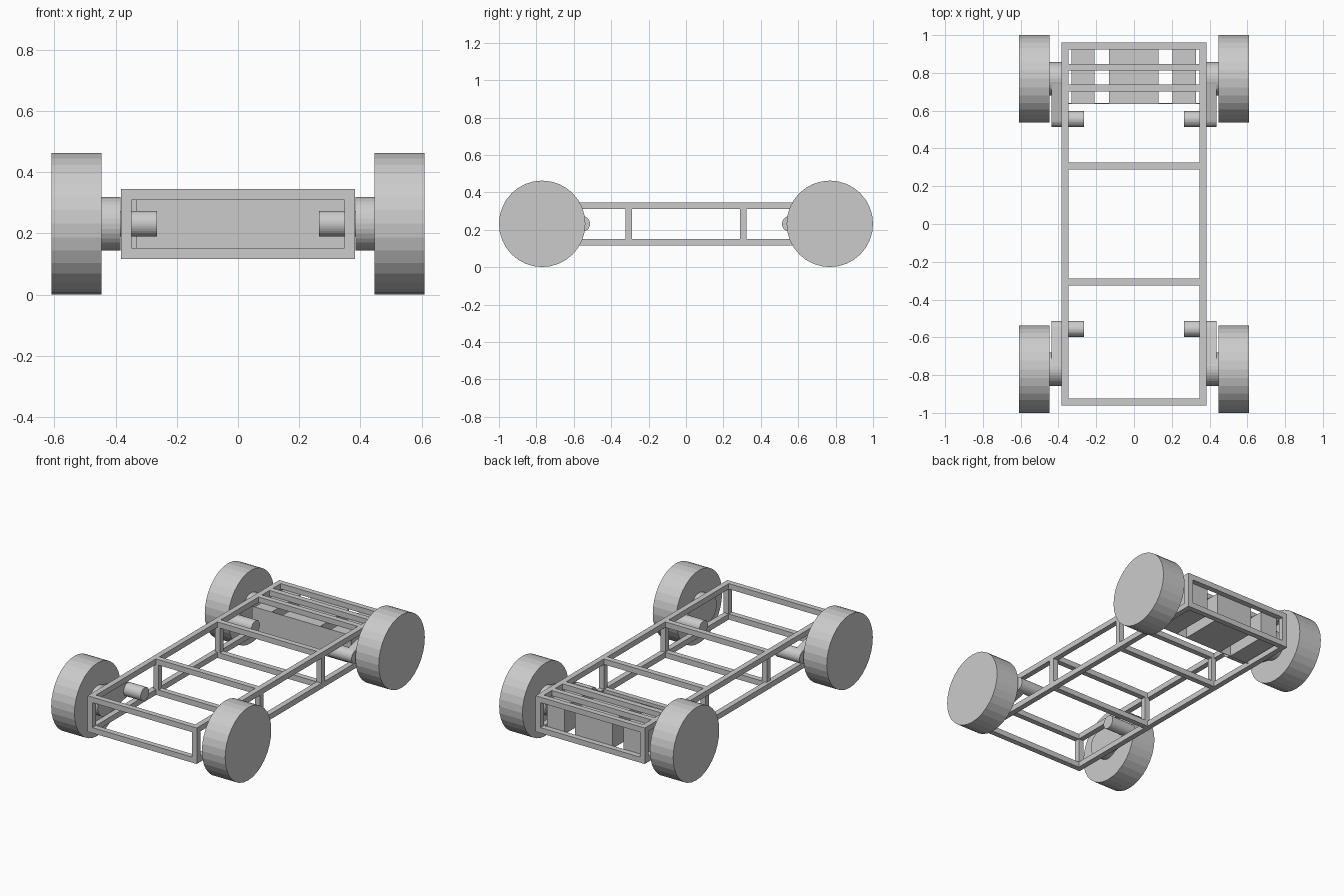
import bpy
import bmesh
from math import cos, sin, pi
from mathutils import Matrix

default = bpy.data.objects.get("Cube")
if default:
    bpy.data.objects.remove(default, do_unlink=True)

grey = bpy.data.materials.new("plain_grey")
grey.use_nodes = True
grey.diffuse_color = (0.6, 0.6, 0.6, 1)
grey.node_tree.nodes["Principled BSDF"].inputs["Base Color"].default_value = (0.6, 0.6, 0.6, 1)


def finish(name, bm):
    bmesh.ops.recalc_face_normals(bm, faces=bm.faces[:])
    mesh = bpy.data.meshes.new(name)
    bm.to_mesh(mesh)
    bm.free()
    mesh.materials.append(grey)
    obj = bpy.data.objects.new(name, mesh)
    bpy.context.collection.objects.link(obj)
    return obj


def box(name, xs, ys, zs):
    bm = bmesh.new()
    size = [r[1] - r[0] for r in (xs, ys, zs)]
    centre = [(r[0] + r[1]) / 2 for r in (xs, ys, zs)]
    bmesh.ops.create_cube(bm, size=1, matrix=Matrix.Translation(centre) @ Matrix.Diagonal((*size, 1)))
    return finish(name, bm)


def cylinder(name, xs, y, z, radius, sides=32):
    bm = bmesh.new()
    place = Matrix.Translation((sum(xs) / 2, y, z)) @ Matrix.Rotation(pi / 2, 4, 'Y')
    bmesh.ops.create_cone(bm, cap_ends=True, segments=sides, radius1=radius, radius2=radius,
                          depth=abs(xs[1] - xs[0]), matrix=place)
    return finish(name, bm)


def arm(name, xs, hub_y, pivot_y, z, hub_r, pivot_r):
    # Tapered link wrapped around two circles
    bm = bmesh.new()
    for x in xs:
        for y, r in ((hub_y, hub_r), (pivot_y, pivot_r)):
            for i in range(32):
                a = i * pi / 16
                bm.verts.new((x, y + r * cos(a), z + r * sin(a)))
    hull = bmesh.ops.convex_hull(bm, input=bm.verts[:])
    loose = {v for v in hull["geom_interior"] + hull["geom_unused"] if isinstance(v, bmesh.types.BMVert)}
    bmesh.ops.delete(bm, geom=list(loose), context='VERTS')
    bmesh.ops.dissolve_limit(bm, angle_limit=0.01, verts=bm.verts[:], edges=bm.edges[:])
    return finish(name, bm)


W, L, BAR = 0.383, 0.96, 0.035
LOW, HIGH = 0.117, 0.345
MID_Z, AXLE_Y = 0.232, 0.769
levels = {"lower": (LOW, LOW + BAR), "upper": (HIGH - BAR, HIGH)}

# Frame rails and cross bars
for level, zs in levels.items():
    for side, s in (("left", 1), ("right", -1)):
        box(f"{level}_{side}_rail", sorted((s * W, s * (W - BAR))), (-L, L), zs)
    for place, y in (("front", -L + BAR / 2), ("front_middle", -0.307),
                     ("back_middle", 0.307), ("back", L - BAR / 2)):
        box(f"{level}_{place}_cross_bar", (-W + BAR, W - BAR), (y - BAR / 2, y + BAR / 2), zs)

# Extra bars over the rear bay
for i, y in enumerate((0.72, 0.83)):
    box(f"bay_bar_{i + 1}", (-W + BAR, W - BAR), (y - BAR / 2, y + BAR / 2), levels["upper"])

# Upright posts
for place, y in (("front", -L + BAR / 2), ("front_middle", -0.307),
                 ("back_middle", 0.307), ("back", L - BAR / 2)):
    inset = 0.018 if "middle" in place else 0
    for side, xs in (("left", (W - BAR, W)), ("right", (-W + inset, -W + BAR + inset))):
        box(f"{place}_{side}_post", xs, (y - BAR / 2, y + BAR / 2), (LOW + BAR, HIGH - BAR))

# Rear bay boxes and their front panel
bay_z = (0.135, 0.312)
for name, xs in (("right_bay_box", (-0.33, -0.21)), ("centre_bay_box", (-0.133, 0.13)),
                 ("left_bay_box", (0.205, 0.328))):
    box(name, xs, (0.64, 0.925), bay_z)
box("bay_front_panel", (-0.348, 0.348), (0.636, 0.64), bay_z)

# Wheels with hubs, arms and pivots
for end, e in (("front", -1), ("back", 1)):
    for side, s in (("left", 1), ("right", -1)):
        tag = f"{end}_{side}"
        y = e * AXLE_Y
        pivot = e * 0.555
        cylinder(f"{tag}_wheel", (s * 0.447, s * 0.61), y, MID_Z, 0.231)
        cylinder(f"{tag}_hub", (s * 0.385, s * 0.45), y, MID_Z, 0.088)
        arm(f"{tag}_arm", (s * 0.384, s * 0.436), y, pivot, MID_Z, 0.087, 0.042)
        cylinder(f"{tag}_pivot", (s * 0.265, s * 0.437), pivot, MID_Z, 0.042)
